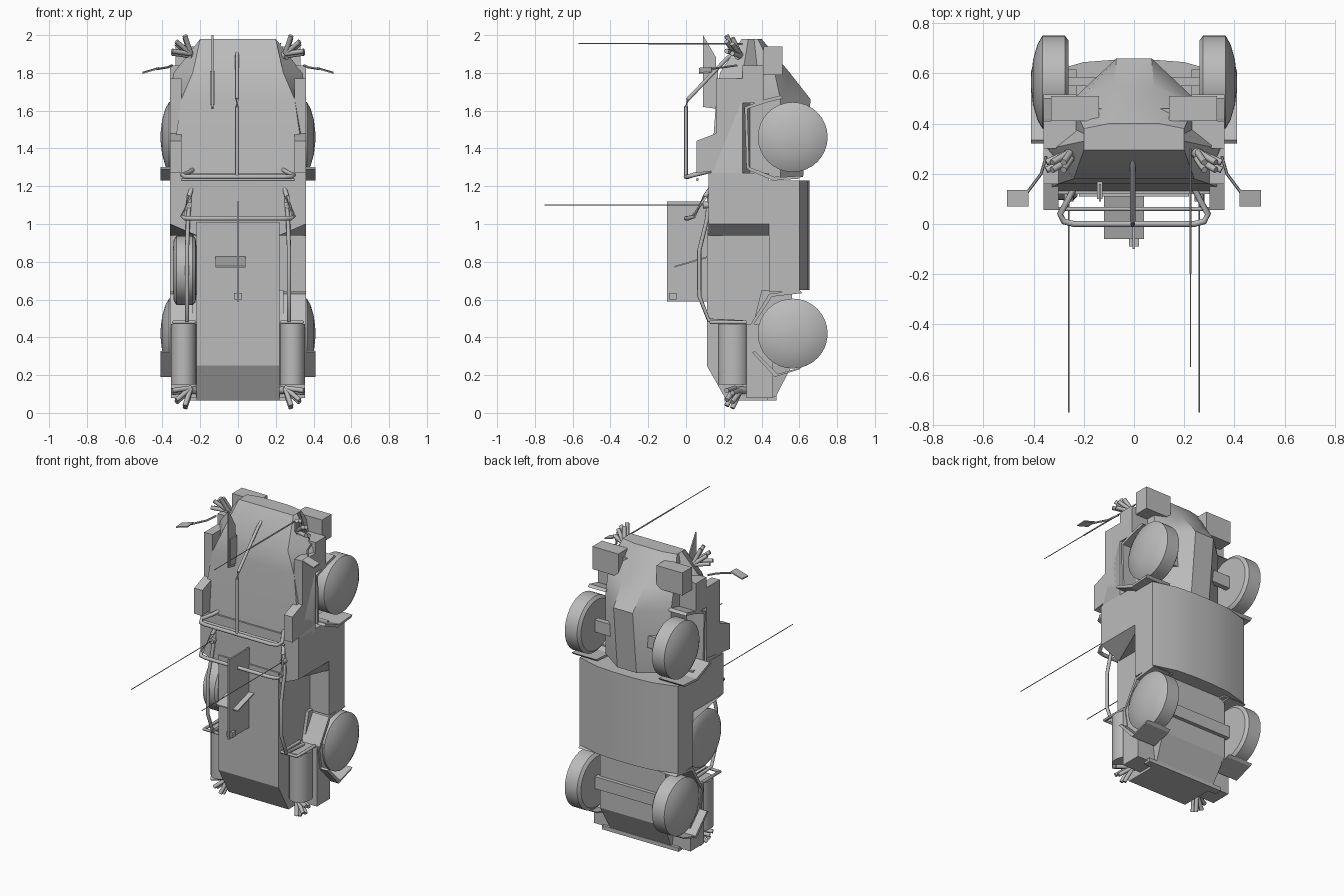
import bpy, bmesh, math
from mathutils import Vector

cube = bpy.data.objects.get("Cube")
if cube:
    bpy.data.objects.remove(cube)

paint = bpy.data.materials.new("plain_grey")
paint.use_nodes = True
GREY = (0.5, 0.5, 0.5, 1)
paint.diffuse_color = GREY
paint.node_tree.nodes["Principled BSDF"].inputs["Base Color"].default_value = GREY


def finish(name, bm, smooth=None):
    bmesh.ops.recalc_face_normals(bm, faces=bm.faces)
    mesh = bpy.data.meshes.new(name)
    bm.to_mesh(mesh)
    bm.free()
    mesh.materials.append(paint)
    ob = bpy.data.objects.new(name, mesh)
    bpy.context.collection.objects.link(ob)
    if smooth:
        bpy.ops.object.select_all(action='DESELECT')
        ob.select_set(True)
        bpy.context.view_layer.objects.active = ob
        bpy.ops.object.shade_smooth_by_angle(angle=math.radians(smooth))
    return ob


def skin(name, rings, smooth=None):
    """Joins rings of points into a capped solid."""
    bm = bmesh.new()
    vs = [[bm.verts.new(p) for p in ring] for ring in rings]
    n = len(vs[0])
    for a, b in zip(vs, vs[1:]):
        for i in range(n):
            bm.faces.new((a[i], a[(i + 1) % n], b[(i + 1) % n], b[i]))
    bm.faces.new(vs[0])
    bm.faces.new(vs[-1][::-1])
    return finish(name, bm, smooth)


def prism(name, yz, x0, x1):
    return skin(name, [[(x, y, z) for y, z in yz] for x in (x0, x1)])


def box(name, x0, x1, y0, y1, z0, z1):
    return prism(name, [(y0, z0), (y1, z0), (y1, z1), (y0, z1)], x0, x1)


def hull(name, sections, smooth=None):
    """Symmetric hull from half sections of (half width, y) at each z."""
    rings = [[(w, y, z) for w, y in half] + [(-w, y, z) for w, y in half[::-1]]
             for z, half in sections]
    return skin(name, rings, smooth)


def lathe(name, side, profile, y, z, n=32):
    """Solid of revolution about an axis along x."""
    rings = [[(side * x, y + r * math.cos(t * math.tau / n), z + r * math.sin(t * math.tau / n))
              for t in range(n)] for x, r in profile]
    return skin(name, rings, 35)


def tube(name, pts, r, n=8):
    pts = [Vector(p) for p in pts]
    rings = []
    for i, p in enumerate(pts):
        d = (pts[min(i + 1, len(pts) - 1)] - pts[max(i - 1, 0)]).normalized()
        ref = Vector((0, 0, 1)) if abs(d.z) < 0.8 else Vector((0, 1, 0))
        u = d.cross(ref).normalized()
        v = d.cross(u)
        rings.append([p + r * (math.cos(a) * u + math.sin(a) * v)
                      for a in (k * math.tau / n for k in range(n))])
    return skin(name, rings, 50)


# Hull: engine cover, tail, wide waist, belly and nose
hull("engine_cover", [(0.065, [(0.22, 0.215), (0.22, 0.44)]),
                      (0.25, [(0.22, 0.11), (0.22, 0.46)]),
                      (1.01, [(0.22, 0.11), (0.22, 0.46)])])
hull("tail_underside", [(0.075, [(0.22, 0.3), (0.22, 0.47)]),
                        (0.25, [(0.24, 0.3), (0.24, 0.56)]),
                        (0.65, [(0.24, 0.4), (0.24, 0.56)])])
hull("waist", [(0.94, [(0.22, 0.12), (0.36, 0.44)]),
               (1.0, [(0.36, 0.12), (0.36, 0.44)]),
               (1.27, [(0.36, 0.12), (0.36, 0.44)])])
side_belly = [(0.36, 0.44), (0.36, 0.6), (0.2, 0.645), (0.07, 0.655)]
hull("belly", [(0.65, side_belly), (1.23, side_belly)], 30)
hull("nose", [(1.25, [(0.36, 0.13), (0.36, 0.3), (0.24, 0.34), (0.24, 0.5), (0.07, 0.62)]),
              (1.66, [(0.3, 0.16), (0.36, 0.3), (0.24, 0.34), (0.24, 0.5), (0.07, 0.66)]),
              (1.8, [(0.24, 0.18), (0.34, 0.3), (0.24, 0.38), (0.24, 0.47), (0.08, 0.55)]),
              (1.98, [(0.2, 0.295), (0.2, 0.33), (0.2, 0.36), (0.2, 0.38), (0.1, 0.4)])], 25)
box("front_bumper", -0.33, 0.33, 0.41, 0.46, 1.84, 1.9)
box("rear_bumper", -0.28, 0.28, 0.43, 0.48, 0.065, 0.09)

WHEEL = [(0.26, 0.06), (0.26, 0.165), (0.275, 0.185), (0.365, 0.185),
         (0.385, 0.15), (0.402, 0.09), (0.41, 0.02)]
SPARE = [(0.22, 0.12), (0.225, 0.17), (0.24, 0.185), (0.325, 0.185), (0.34, 0.16), (0.345, 0.1)]

for s, tag in ((1, "left"), (-1, "right")):
    # Wheels with angular mudguards
    for z, end in ((0.42, "rear"), (1.46, "front")):
        lathe(f"{end}_wheel_{tag}", s, WHEEL, 0.565, z)
        outer = [(0.6, z - 0.19), (0.47, z - 0.23), (0.35, z - 0.1), (0.33, z + 0.03),
                 (0.44, z + 0.21), (0.6, z + 0.23)]
        if end == "front":
            outer = [(0.6, z - 0.22), (0.46, z - 0.23), (0.32, z - 0.17), (0.31, z + 0.16),
                     (0.42, z + 0.2), (0.5, z + 0.22)]
        inner = [(y + 0.015, z + (h - z) * 0.93) for y, h in outer]
        prism(f"{end}_mudguard_{tag}", outer + inner[::-1], s * 0.23, s * 0.36)
        prism(f"{end}_flap_{tag}", outer[:3] + inner[2::-1], s * 0.355, s * 0.41)
    # Side ledge and stepped cheek on the nose
    box(f"side_ledge_{tag}", s * 0.2, s * 0.36, 0.44, 0.6, 0.64, 0.96)
    prism(f"cheek_{tag}", [(0.055, 1.27), (0.3, 1.3), (0.3, 1.77), (0.16, 1.77),
                           (0.16, 1.48), (0.055, 1.44)], s * 0.3, s * 0.36)
    box(f"front_wing_{tag}", s * 0.2, s * 0.36, 0.3, 0.41, 1.64, 1.84)
    box(f"bumper_bin_{tag}", s * 0.14, s * 0.33, 0.41, 0.51, 1.79, 1.94)
    # Rear canister
    skin(f"canister_{tag}", [[(s * 0.288 + 0.068 * math.cos(a), 0.25 + 0.08 * math.sin(a), z)
                              for a in (k * math.tau / 20 for k in range(20))]
                             for z in (0.15, 0.47)], 40)
    box(f"rear_side_{tag}", s * 0.2, s * 0.355, 0.32, 0.46, 0.08, 0.47)
    tube(f"canister_strap_{tag}", [(s * 0.34, 0.32, 0.48), (s * 0.34, 0.13, 0.48),
                                   (s * 0.23, 0.13, 0.48), (s * 0.23, 0.32, 0.48)], 0.01)
    # Long hand rail
    tube(f"hand_rail_{tag}", [(s * 0.25, 0.13, 1.2), (s * 0.265, 0.11, 1.02), (s * 0.27, 0.07, 0.86),
                              (s * 0.27, 0.07, 0.62), (s * 0.27, 0.12, 0.49), (s * 0.27, 0.3, 0.48)], 0.011)
    # Fans of small launcher tubes at both ends
    for base, up, end in ((1.89, 1, "front"), (0.12, -1, "rear")):
        for row in range(2):
            for k in range(3):
                a = math.radians(8 + 32 * k)
                start = Vector((s * 0.25, 0.29 - 0.03 * row, base + 0.012 * row))
                way = Vector((s * math.cos(a), -0.45, up * math.sin(a)))
                tube(f"{end}_launcher_{tag}", [start, start + way * 0.1], 0.013)
        tube(f"{end}_launcher_post_{tag}", [(s * 0.2, 0.33, base), (s * 0.26, 0.27, base)], 0.02)
    # Mirror on its arm
    tube(f"mirror_arm_{tag}", [(s * 0.35, 0.27, 1.84), (s * 0.37, 0.2, 1.83),
                               (s * 0.43, 0.12, 1.82)], 0.006, 6)
    skin(f"mirror_{tag}", [[(s * 0.42, y, 1.82 + h), (s * 0.505, y, 1.795 + h),
                            (s * 0.505, y, 1.802 + h), (s * 0.42, y, 1.827 + h)]
                           for y, h in ((0.07, 0), (0.135, 0.004))])
    # Whip aerial with its foot
    tube(f"aerial_{tag}", [(s * 0.26, 0.11, 1.1), (s * 0.26, -0.75, 1.1)], 0.0025, 6)
    tube(f"aerial_foot_{tag}", [(s * 0.26, 0.13, 1.1), (s * 0.26, 0.09, 1.1)], 0.018)

# Front aerial in two thicknesses
tube("front_aerial_base", [(0.225, 0.3, 1.955), (0.225, -0.2, 1.955)], 0.0045, 6)
tube("front_aerial_tip", [(0.225, -0.2, 1.955), (0.225, -0.57, 1.955)], 0.0025, 6)

# Spare wheel and axles
lathe("spare_wheel", -1, SPARE, 0.28, 0.755)
for z in (0.42, 1.46):
    box("axle", -0.28, 0.28, 0.55, 0.585, z - 0.04, z + 0.04)

# Curved guard bars across the roof
for name, z, foot in (("upper_guard_bar", 1.25, 1.29), ("lower_guard_bar", 1.03, 1.22)):
    half = [(0.235, 0.15, foot), (0.26, 0.1, z + (foot - z) * 0.6), (0.295, 0.04, z + 0.01),
            (0.28, 0.01, z), (0.24, 0, z)]
    tube(name, half + [(-x, y, h) for x, y, h in half[::-1]], 0.012)
tube("cross_bar", [(-0.3, 0.06, 1.235), (0.3, 0.06, 1.235)], 0.008)

# Wire cutter bar over the nose
tube("cutter_bar", [(-0.005, 0.28, 1.92), (-0.005, 0.22, 1.88), (-0.005, 0.01, 1.66),
                    (-0.005, 0, 1.62), (-0.005, 0, 1.24)], 0.01)

# Thin blade on the nose
prism("nose_blade", [(0.09, 1.62), (0.16, 1.61), (0.16, 1.88), (0.09, 2.0)], -0.139, -0.131)
box("blade_foot", -0.148, -0.125, 0.1, 0.17, 1.63, 1.81)

# Upright fin, cross plate and small sight on the engine cover
box("roof_fin", -0.006, 0.004, -0.1, 0.115, 0.59, 1.12)
prism("cross_plate", [(-0.06, 0.77), (0.11, 0.82), (0.11, 0.828), (-0.06, 0.778)], -0.12, 0.04)
box("sight", -0.02, 0.02, -0.09, -0.05, 0.6, 0.635)
